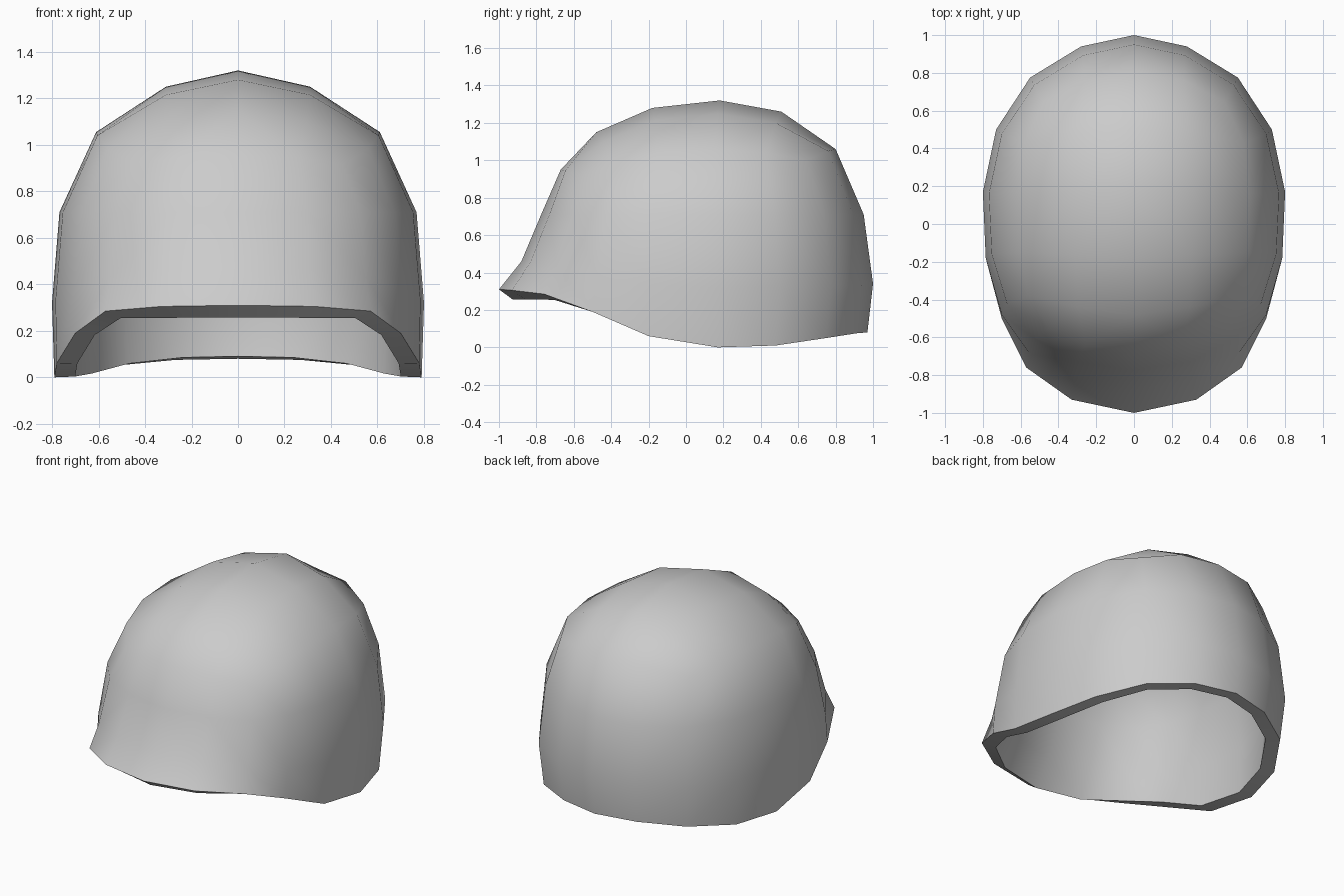
import bpy, bmesh, math

if "Cube" in bpy.data.objects:
    bpy.data.objects.remove(bpy.data.objects["Cube"])

# Half cross-sections of the cap, from back centre round to front centre
rim = [(0, .97, .08), (.27, .91, .075), (.53, .75, .05), (.71, .48, .01), (.79, .17, 0),
       (.78, -.2, .06), (.70, -.5, .19), (.57, -.76, .285), (.33, -.93, .305), (0, -1, .31)]
wide = [(0, 1, .34), (.28, .94, .335), (.55, .775, .33), (.73, .5, .32), (.80, .17, .32),
        (.785, -.18, .33), (.70, -.48, .38), (.55, -.69, .43), (.31, -.83, .46), (0, -.88, .46)]
upper = [(x * .96, y * (.95 if y > 0 else .88), .71) for x, y, z in wide]
shoulder = [(0, .80, 1.06), (.265, .76, 1.05), (.48, .645, 1.0), (.58, .43, 1.04), (.61, .16, 1.055),
            (.605, -.15, 1.04), (.56, -.38, .985), (.45, -.55, .915), (.26, -.645, .945), (0, -.67, .95)]

# Crown rows: centre line and quarter line inside the shoulder ring
centre = [(0, .51, 1.26), (0, .18, 1.32), (0, -.18, 1.28), (0, -.48, 1.15)]
quarter = [(.29, .48, 1.20), (.31, .17, 1.25), (.31, -.165, 1.215), (.295, -.44, 1.10)]

bm = bmesh.new()


def add(points):
    return [bm.verts.new(p) for p in points]


def skin(rows):
    for a, b in zip(rows, rows[1:]):
        for i in range(len(a) - 1):
            bm.faces.new((a[i], a[i + 1], b[i + 1], b[i]))


# Side wall
rings = [add(r) for r in (rim, wide, upper, shoulder)]
skin(rings)

# Crown grid
s = rings[-1]
mid, qtr = add(centre), add(quarter)
rows = [[s[0], s[1], s[2]]]
rows += [[mid[i], qtr[i], s[3 + i]] for i in range(4)]
rows += [[s[9], s[8], s[7]]]
skin(rows)

# Outward normals
bmesh.ops.recalc_face_normals(bm, faces=bm.faces)
bm.normal_update()
if bm.faces[:][-5].normal.z < 0:
    bmesh.ops.reverse_faces(bm, faces=bm.faces)

mesh = bpy.data.meshes.new("helmet_shell")
bm.to_mesh(mesh)
bm.free()
shell = bpy.data.objects.new("helmet_shell", mesh)
bpy.context.collection.objects.link(shell)

# Mirror the half and give the shell its wall thickness
mirror = shell.modifiers.new("mirror", 'MIRROR')
mirror.use_axis[0] = True
mirror.merge_threshold = 0.001
wall = shell.modifiers.new("wall", 'SOLIDIFY')
wall.thickness = 0.09
wall.offset = -1

# Apply and smooth, keeping the rim edges crisp
bpy.context.view_layer.objects.active = shell
shell.select_set(True)
bpy.ops.object.convert(target='MESH')
bpy.ops.object.shade_smooth_by_angle(angle=math.radians(60))
